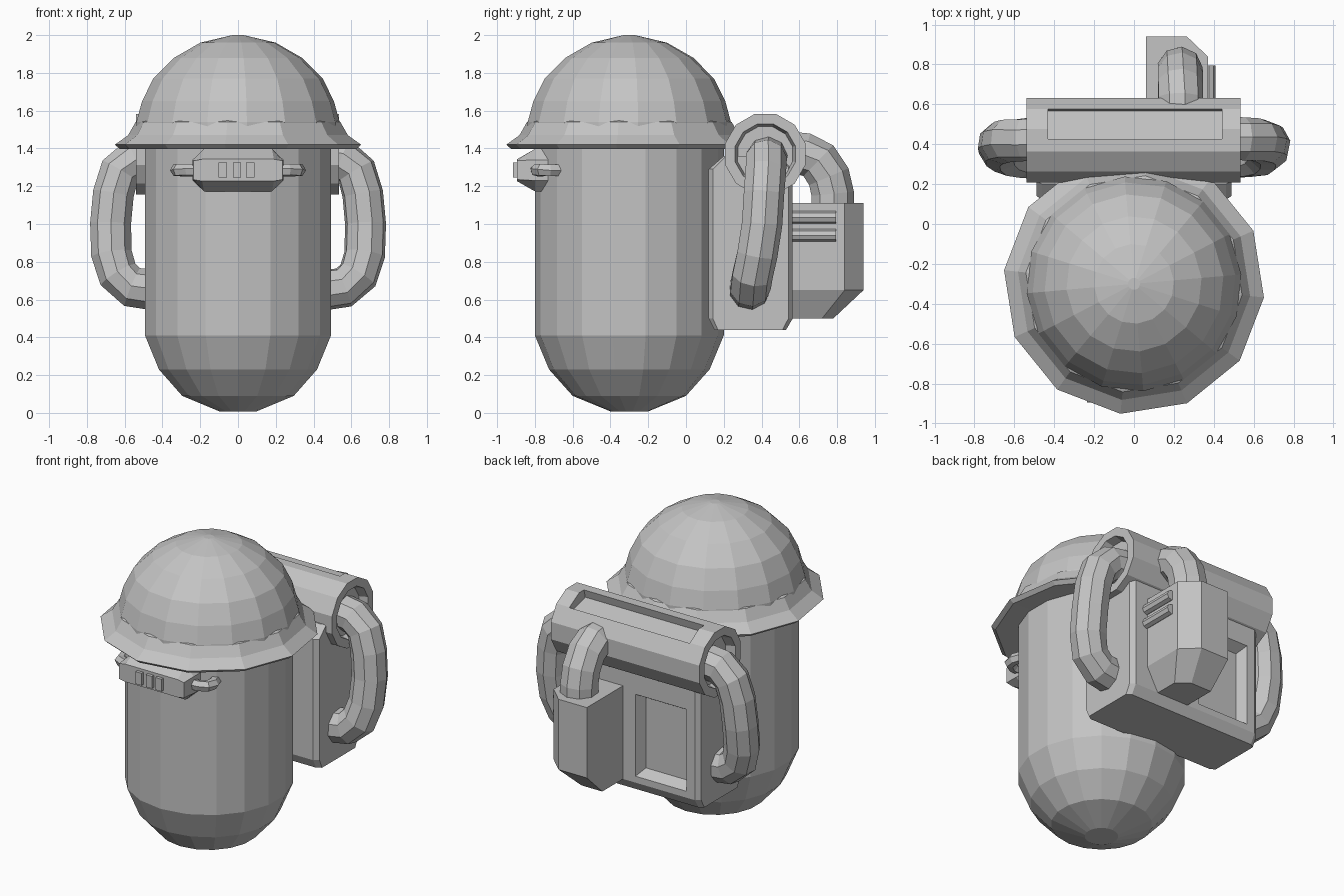
import bpy, bmesh, math
from mathutils import Matrix, Vector

if "Cube" in bpy.data.objects:
    bpy.data.objects.remove(bpy.data.objects["Cube"])

grey = bpy.data.materials.new("plain_grey")
grey.diffuse_color = (0.55, 0.55, 0.55, 1)
grey.use_nodes = True
grey.node_tree.nodes["Principled BSDF"].inputs["Base Color"].default_value = grey.diffuse_color


def finish(name, bm):
    bmesh.ops.remove_doubles(bm, verts=bm.verts, dist=0.0005)
    bmesh.ops.recalc_face_normals(bm, faces=bm.faces)
    me = bpy.data.meshes.new(name)
    bm.to_mesh(me)
    bm.free()
    me.materials.append(grey)
    ob = bpy.data.objects.new(name, me)
    bpy.context.collection.objects.link(ob)
    return ob


def loft(bm, rings):
    """Skin equal-length rings of points and cap both ends."""
    vs = [[bm.verts.new(p) for p in r] for r in rings]
    n = len(vs[0])
    for a, b in zip(vs, vs[1:]):
        for i in range(n):
            j = (i + 1) % n
            bm.faces.new((a[i], a[j], b[j], b[i]))
    bm.faces.new(vs[0])
    bm.faces.new(vs[-1])


def lathe(name, profile, sides, matrix, offset=0.0):
    """Spin (radius, height) pairs around the local z axis."""
    bm = bmesh.new()
    rings = []
    for r, h in profile:
        rings.append([matrix @ Vector((r * math.cos(a), r * math.sin(a), h))
                      for a in (math.radians(offset) + math.tau * i / sides
                                for i in range(sides))])
    loft(bm, rings)
    return finish(name, bm)


def hose(name, points, radius, sides=8):
    """Faceted tube along a smoothed path."""
    pts = [Vector(p) for p in points]
    bm = bmesh.new()
    rings = []
    prev = None
    for i, p in enumerate(pts):
        t = (pts[min(i + 1, len(pts) - 1)] - pts[max(i - 1, 0)]).normalized()
        u = prev if prev else t.orthogonal()
        u = (u - t * u.dot(t)).normalized()
        prev = u
        w = t.cross(u)
        rings.append([p + radius * (u * math.cos(a) + w * math.sin(a))
                      for a in (math.tau * k / sides for k in range(sides))])
    loft(bm, rings)
    return finish(name, bm)


def box(name, lo, hi):
    bm = bmesh.new()
    loft(bm, [[(lo[0], lo[1], z), (hi[0], lo[1], z), (hi[0], hi[1], z), (lo[0], hi[1], z)]
              for z in (lo[2], hi[2])])
    return finish(name, bm)


centre = Matrix.Translation((0, -0.3, 0))

# Rounded body
lathe("body", [(0.1, 0.008), (0.3, 0.09), (0.425, 0.23), (0.5, 0.41), (0.5, 1.46)],
      18, centre, 10)

# Hat dome and flared brim
lathe("hat_dome", [(0.54, 1.44), (0.54, 1.54), (0.51, 1.65), (0.45, 1.77), (0.34, 1.88),
                   (0.2, 1.96), (0.03, 2.0)], 16, centre, 5)
lathe("hat_brim", [(0.5, 1.4), (0.63, 1.398), (0.655, 1.42), (0.585, 1.47), (0.545, 1.54),
                   (0.5, 1.56)], 12, centre, -6)

# Face unit with three buttons and two side loops
bm = bmesh.new()
loft(bm, [[(x, y, z) for x, z in ((-w, 1.285 - h), (-v, 1.285 - k), (v, 1.285 - k), (w, 1.285 - h),
                                (w, 1.285 + h), (v, 1.285 + k), (-v, 1.285 + k), (-w, 1.285 + h))]
          for y, w, v, h, k in ((-0.895, 0.235, 0.19, 0.05, 0.058),
                                (-0.80, 0.24, 0.18, 0.055, 0.112),
                                (-0.70, 0.24, 0.18, 0.055, 0.112))])
finish("face_unit", bm)
for x in (-0.08, -0.005, 0.065):
    box("face_button", (x - 0.022, -0.915, 1.245), (x + 0.022, -0.85, 1.325))
for s in (-1, 1):
    hose("face_loop", [(s * 0.21, -0.79, 1.285), (s * 0.27, -0.79, 1.285),
                       (s * 0.315, -0.765, 1.285), (s * 0.325, -0.72, 1.285),
                       (s * 0.3, -0.65, 1.285)], 0.035, 6)

# Backpack block with chamfered edges and a sunken window
bm = bmesh.new()
profile = [(0.12, 0.5), (0.15, 0.44), (0.53, 0.44), (0.565, 0.5),
           (0.565, 1.3), (0.5, 1.36), (0.2, 1.36), (0.12, 1.29)]
mid = 0.34
loft(bm, [[(x, mid + (y - mid) * k, z) for y, z in profile]
          for x, k in ((-0.49, 0.9), (-0.46, 1), (0.46, 1), (0.49, 0.9))])
pack = finish("backpack", bm)

bm = bmesh.new()
loft(bm, [[(-0.215 - w, y, 0.81 - h), (-0.215 + w, y, 0.81 - h),
           (-0.215 + w, y, 0.81 + h), (-0.215 - w, y, 0.81 + h)]
          for y, w, h in ((0.50, 0.155, 0.23), (0.62, 0.21, 0.30))])
window_cut = finish("window_cutter", bm)

# Cross tube with recessed ends and a long slot
tube = lathe("cross_tube", [(0.02, -0.48), (0.15, -0.48), (0.165, -0.54), (0.22, -0.54),
                            (0.22, 0.535), (0.165, 0.535), (0.15, 0.48), (0.02, 0.48)],
             12, Matrix.Translation((0, 0.42, 1.37)) @ Matrix.Rotation(math.pi / 2, 4, 'Y'), 15)
slot_cut = box("slot_cutter", (-0.43, -0.075, 0), (0.44, 0.085, 0.3))
slot_cut.data.transform(Matrix.Translation((0, 0.485, 1.51)) @ Matrix.Rotation(math.radians(-15), 4, 'X'))

for target, cutter in ((pack, window_cut), (tube, slot_cut)):
    m = target.modifiers.new("cut", 'BOOLEAN')
    m.operation = 'DIFFERENCE'
    m.solver = 'EXACT'
    m.object = cutter
    cutter.hide_render = True
    cutter.hide_viewport = True

# Large side hoses from tube ends to the pack
for s in (-1, 1):
    hose("side_hose", [(s * x, y, z) for x, y, z in (
        (0.45, 0.43, 1.355), (0.55, 0.425, 1.345), (0.625, 0.42, 1.28), (0.66, 0.41, 1.16),
        (0.675, 0.40, 1.0), (0.67, 0.375, 0.84), (0.635, 0.35, 0.73), (0.56, 0.34, 0.665),
        (0.44, 0.335, 0.65))], 0.11, 9)

# Rear canister with tapered base
bm = bmesh.new()
loft(bm, [[(x, y, z) for x, y in outline] for z, outline in (
    (0.5, ((0.06, 0.55), (0.06, 0.78), (0.21, 0.78), (0.29, 0.72), (0.29, 0.55))),
    (0.65, ((0.06, 0.55), (0.06, 0.94), (0.265, 0.94), (0.37, 0.84), (0.37, 0.55))),
    (1.11, ((0.06, 0.55), (0.06, 0.94), (0.265, 0.94), (0.37, 0.84), (0.37, 0.55))))])
finish("rear_canister", bm)

# Two bars on the canister side
for z in (0.94, 1.035):
    hose("canister_bar", [(0.375, 0.55, z), (0.375, 0.77, z), (0.375, 0.795, z)], 0.033, 8)

# Short hose from canister up to the tube
hose("canister_hose", [(0.23, 0.775, 1.05), (0.23, 0.775, 1.16), (0.23, 0.755, 1.25),
                       (0.23, 0.70, 1.335), (0.23, 0.63, 1.37), (0.23, 0.52, 1.38)], 0.115, 9)
